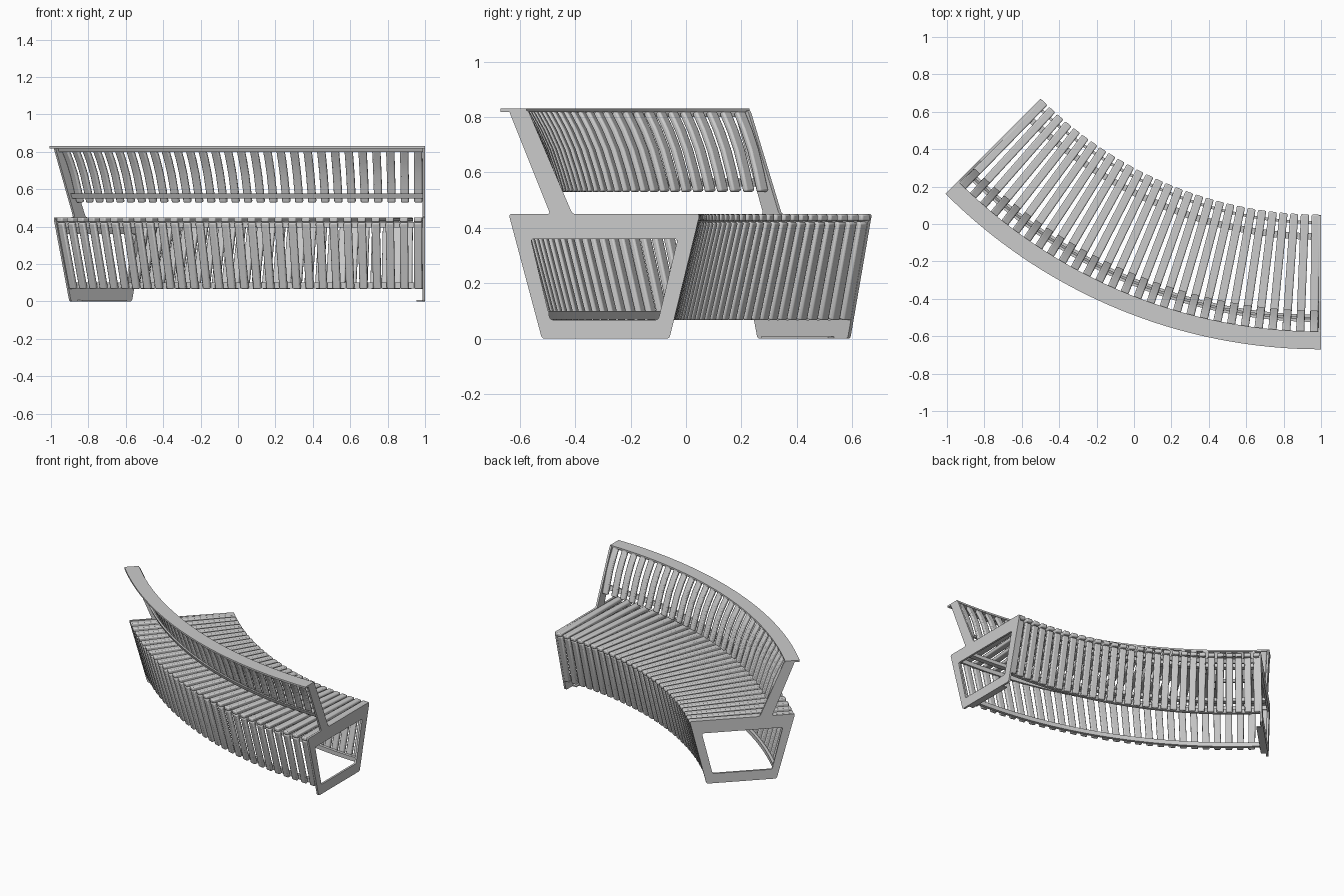
import bpy, bmesh
from math import sin, cos, radians
from mathutils import Vector, Matrix

if "Cube" in bpy.data.objects:
    bpy.data.objects.remove(bpy.data.objects["Cube"])

CX, CY = 1.0, 2.17          # centre of the bench arc
SWEEP = radians(45)
COUNT = 29


def place(theta, y, z, side=0.0):
    """Map a section point (y, z) of the right end onto the arc."""
    r = CY - y
    return Vector((CX - r * sin(theta) + side * cos(theta),
                   CY - r * cos(theta) - side * sin(theta), z))


def finish(bm, name, bevel=0.0):
    bmesh.ops.recalc_face_normals(bm, faces=bm.faces)
    me = bpy.data.meshes.new(name)
    bm.to_mesh(me)
    bm.free()
    ob = bpy.data.objects.new(name, me)
    bpy.context.collection.objects.link(ob)
    bpy.ops.object.select_all(action='DESELECT')
    bpy.context.view_layer.objects.active = ob
    ob.select_set(True)
    if bevel:
        mod = ob.modifiers.new("soft_edges", 'BEVEL')
        mod.width = bevel
        mod.segments = 2
        mod.limit_method = 'ANGLE'
    bpy.ops.object.shade_smooth_by_angle(angle=radians(35))
    return ob


def loft(bm, rings):
    rows = [[bm.verts.new(p) for p in ring] for ring in rings]
    n = len(rows[0])
    for a, b in zip(rows, rows[1:]):
        for i in range(n):
            j = (i + 1) % n
            bm.faces.new((a[i], a[j], b[j], b[i]))
    bm.faces.new(rows[0])
    bm.faces.new(rows[-1][::-1])


def rail(name, y0, y1, z0, z1, lean=0.0, steps=40):
    """Rectangular bar swept along the arc; lean shifts its top edge in y."""
    sec = [(y0, z0), (y1, z0), (y1 + lean, z1), (y0 + lean, z1)]
    bm = bmesh.new()
    loft(bm, [[place(SWEEP * i / steps, y, z) for y, z in sec]
              for i in range(steps + 1)])
    return finish(bm, name)


def slats(name, path, width, thick, bevel=0.007):
    """Row of radial slats following a (y, z) centre path."""
    pts = [Vector(p) for p in path]
    bm = bmesh.new()
    for k in range(COUNT):
        t = SWEEP * (k + 0.5) / COUNT
        rings = []
        for i, p in enumerate(pts):
            d = (pts[min(i + 1, len(pts) - 1)] - pts[max(i - 1, 0)]).normalized()
            n = Vector((-d.y, d.x)) * thick / 2
            rings.append([place(t, *(p + n * s), w * width / 2)
                          for s, w in ((1, 1), (1, -1), (-1, -1), (-1, 1))])
        loft(bm, rings)
    return finish(bm, name, bevel)


def rounded(points, radius):
    out = []
    pts = [Vector(p) for p in points]
    for i, p in enumerate(pts):
        a = p + (pts[i - 1] - p).normalized() * radius
        b = p + (pts[(i + 1) % len(pts)] - p).normalized() * radius
        for s in (0, 0.25, 0.5, 0.75, 1):
            out.append(a * (1 - s) ** 2 + p * 2 * s * (1 - s) + b * s * s)
    return out


def end_frame(name, theta, inward):
    """Flat plate: trapezoid leg loop with a leaning backrest arm."""
    outer = [(-0.52, 0), (-0.06, 0), (0.05, 0.45), (-0.41, 0.45),
             (-0.57, 0.825), (-0.64, 0.825), (-0.49, 0.45), (-0.64, 0.45)]
    hole = [(-0.49, 0.068), (-0.10, 0.068), (-0.03, 0.36), (-0.56, 0.36)]
    cu = bpy.data.curves.new(name, 'CURVE')
    cu.dimensions = '2D'
    cu.fill_mode = 'BOTH'
    cu.extrude = 0.007
    for loop in (rounded(outer, 0.012), rounded(hole, 0.012)):
        sp = cu.splines.new('POLY')
        sp.points.add(len(loop) - 1)
        for q, p in zip(sp.points, loop):
            q.co = (p.x, p.y, 0, 1)
        sp.use_cyclic_u = True
    ob = bpy.data.objects.new(name, cu)
    bpy.context.collection.objects.link(ob)
    s, c = sin(theta), cos(theta)
    o = place(theta, 0, 0, inward * 0.007)
    ob.matrix_world = Matrix(((s, 0, c, o.x), (c, 0, -s, o.y),
                              (0, 1, 0, 0), (0, 0, 0, 1)))
    bpy.ops.object.select_all(action='DESELECT')
    bpy.context.view_layer.objects.active = ob
    ob.select_set(True)
    bpy.ops.object.convert(target='MESH')
    bpy.ops.object.shade_smooth_by_angle(angle=radians(35))


def foot(name, theta, inward):
    bm = bmesh.new()
    loft(bm, [[place(theta, y, z, inward * s)
               for s, z in ((0, 0), (0.045, 0), (0.045, 0.008), (0, 0.008))]
              for y in (-0.47, -0.13)])
    finish(bm, name)


# End frames and feet
for side, theta, inward in (("right", 0, -1), ("left", SWEEP, 1)):
    end_frame(side + "_end_frame", theta, inward)
    foot(side + "_foot_plate", theta, inward)

# Slat rows: seat, inner and outer skirts, backrest
slats("seat_slats", [(0.05, 0.437), (-0.635, 0.437)], 0.044, 0.026)
slats("inner_skirt_slats", [(0.029, 0.422), (-0.056, 0.068)], 0.044, 0.024)
slats("outer_skirt_slats", [(-0.619, 0.422), (-0.525, 0.068)], 0.044, 0.024)
slats("backrest_slats", [(-0.590, 0.818), (-0.552, 0.75), (-0.520, 0.68),
                         (-0.493, 0.60), (-0.472, 0.53)], 0.044, 0.022)

# Curved rails holding the slats
rail("seat_inner_rail", -0.085, -0.05, 0.40, 0.425)
rail("seat_outer_rail", -0.52, -0.485, 0.40, 0.425)
rail("inner_skirt_top_rail", 0.0, 0.015, 0.395, 0.425)
rail("outer_skirt_top_rail", -0.605, -0.59, 0.395, 0.425)
rail("inner_skirt_bottom_rail", -0.085, -0.065, 0.07, 0.10)
rail("outer_skirt_bottom_rail", -0.515, -0.495, 0.07, 0.10)
rail("backrest_lower_rail", -0.512, -0.498, 0.55, 0.578, lean=-0.012)
rail("backrest_upper_rail", -0.612, -0.598, 0.80, 0.82, lean=-0.008)

# Flat cap along the top of the backrest
rail("backrest_cap", -0.67, -0.575, 0.818, 0.83)
